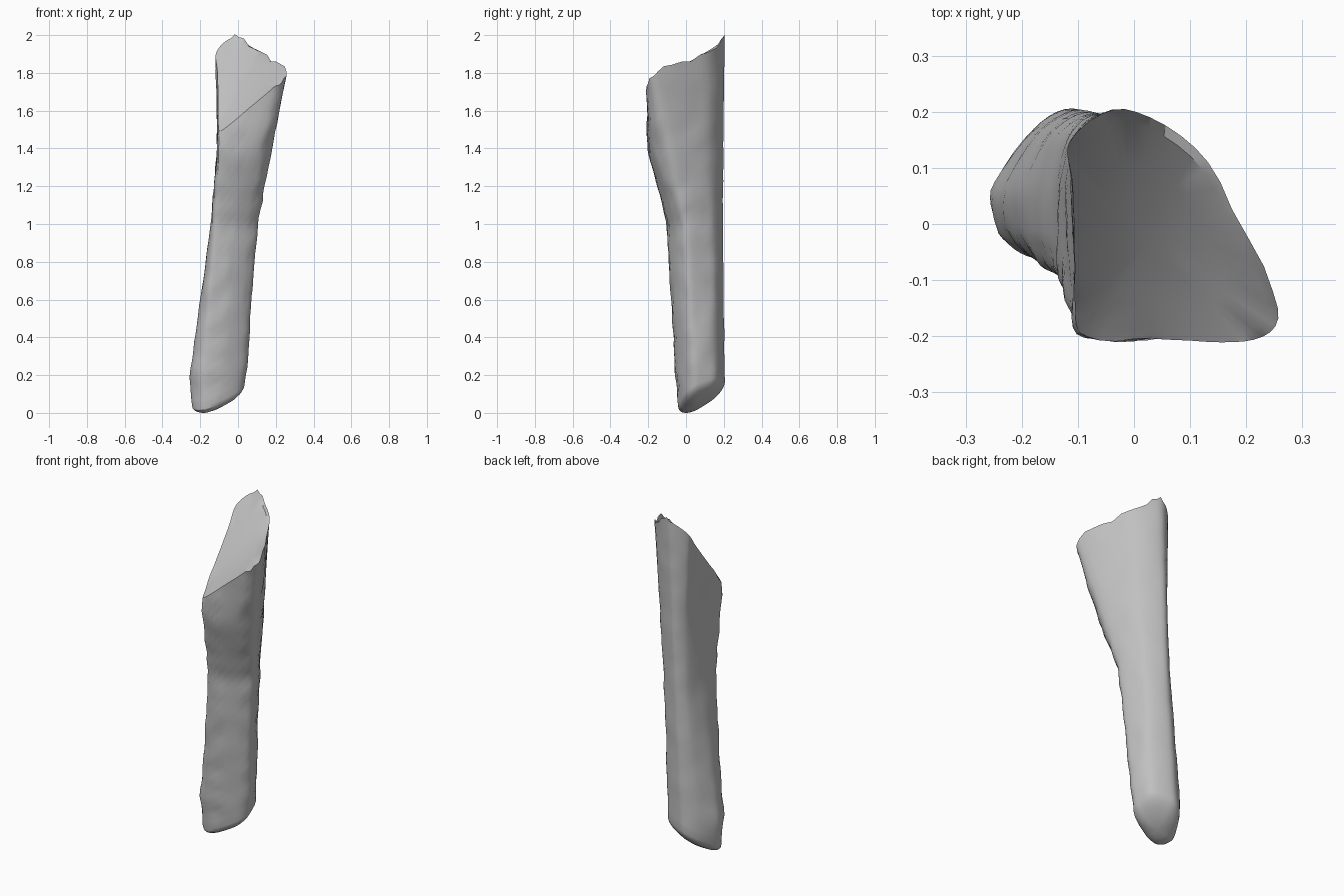
import bpy, bmesh, math, random
from mathutils import Vector, noise

random.seed(4)
if "Cube" in bpy.data.objects:
    bpy.data.objects.remove(bpy.data.objects["Cube"], do_unlink=True)

# Cross-sections by height, anticlockwise from the middle of the left-hand side
SECTIONS = [
    (0.04, [(-.24, .05), (-.23, 0), (-.187, -.038), (-.1, -.03), (0, .01),
            (.03, .06), (0, .155), (-.11, .203), (-.185, .155)]),
    (0.2, [(-.255, .06), (-.24, -.015), (-.182, -.057), (-.07, -.04), (.015, .005),
           (.043, .06), (.003, .158), (-.11, .205), (-.19, .16)]),
    (1.0, [(-.14, .06), (-.145, -.05), (-.123, -.102), (-.02, -.088), (.07, -.045),
           (.105, .01), (.05, .138), (-.055, .195), (-.115, .16)]),
    (1.4, [(-.113, .07), (-.105, -.08), (-.1, -.192), (.03, -.196), (.13, -.165),
           (.18, -.075), (.088, .12), (-.04, .197), (-.1, .155)]),
    (1.65, [(-.11, .06), (-.103, -.1), (-.096, -.2), (.06, -.208), (.18, -.198),
            (.227, -.12), (.109, .115), (-.03, .2), (-.108, .15)]),
]
CORNERS = len(SECTIONS[0][1])
STEPS = 6
COLUMNS = CORNERS * STEPS
ROWS = 36
FOOT = 0.07


def corner(z, i):
    """Position of one section corner at height z."""
    z = max(z, SECTIONS[0][0])
    k = 0
    while k < len(SECTIONS) - 2 and z > SECTIONS[k + 1][0]:
        k += 1
    (z0, a), (z1, b) = SECTIONS[k], SECTIONS[k + 1]
    i %= CORNERS
    return Vector(a[i]).lerp(Vector(b[i]), (z - z0) / (z1 - z0))


def outline(z, column):
    """Softly rounded outline through the section corners."""
    i, s = divmod(column, STEPS)
    t = s / STEPS
    p, q, r, w = (corner(z, i + k) for k in (-1, 0, 1, 2))
    m, n = (r - p) * 0.42, (w - q) * 0.42
    h = t * t * (3 - 2 * t)
    return q.lerp(r, h) + m * t * (1 - t) ** 2 - n * t * t * (1 - t)


def top_cut(p):
    dx, dy = p.x + 0.1, p.y + 0.2
    return 1.485 + 0.85 * dx + 1.23 * dy - 2 * dx * dy


def bottom_cut(p):
    return -0.016 + 0.43 * p.y + 0.36 * (p.x + 0.18)


def settle(cut, column, z):
    """Height at which a column meets a sloping cut."""
    for _ in range(15):
        z = cut(outline(z, column))
    return z


bm = bmesh.new()


def bridge(a, b):
    for i in range(COLUMNS):
        j = (i + 1) % COLUMNS
        bm.faces.new((a[i], a[j], b[j], b[i]))


def cap(rim, cut, scales, lift):
    """Close an end with shrinking rings that follow its cut."""
    centre = sum((v.co.xy for v in rim), Vector((0, 0))) / COLUMNS
    previous = rim
    for s in scales:
        ring = []
        for v in rim:
            p = centre.lerp(v.co.xy, s)
            ring.append(bm.verts.new((p.x, p.y, cut(p) + lift(s))))
        bridge(previous, ring)
        previous = ring
    tip = bm.verts.new((centre.x, centre.y, cut(centre) + lift(0)))
    for i in range(COLUMNS):
        bm.faces.new((previous[i], previous[(i + 1) % COLUMNS], tip))


# Long tapering shaft with a slightly chipped surface
lows = [settle(bottom_cut, c, 0.1) + FOOT for c in range(COLUMNS)]
highs = [settle(top_cut, c, 1.7) for c in range(COLUMNS)]
rings = []
for row in range(ROWS + 1):
    t = row / ROWS
    ring = []
    for c in range(COLUMNS):
        z = lows[c] + t * (highs[c] - lows[c])
        p = outline(z, c)
        ridge = c // STEPS in (1, 2, 4, 5)
        rough = 0.010 if ridge else 0.004
        shift = noise.noise(Vector((p.x * 9, p.y * 9, z * 11))) * rough
        middle = sum((corner(z, i) for i in range(CORNERS)), Vector((0, 0))) / CORNERS
        p += (p - middle).normalized() * shift
        # Jagged chips along the right and rear of the broken rim, and its peak
        if row == ROWS and 4 * STEPS < c < 7 * STEPS:
            z += random.uniform(-0.022, 0.014)
        elif row == ROWS and c == 7 * STEPS:
            z += 0.02
        ring.append(bm.verts.new((p.x, p.y, z)))
    if rings:
        bridge(rings[-1], ring)
    rings.append(ring)

# Sloping broken face on top, blunt rounded foot below
cap(rings[-1], top_cut, (0.91, 0.6, 0.3), lambda s: -0.012 * (1 - s * s))
cap(rings[0], bottom_cut, (0.97, 0.88, 0.72, 0.4),
    lambda s: FOOT * (1 - math.sqrt(1 - s * s)))
bmesh.ops.recalc_face_normals(bm, faces=bm.faces)

# Stand the foot exactly on the ground
low = min(v.co.z for v in bm.verts)
for ring_vert in bm.verts:
    ring_vert.co.z -= low * max(0, 1 - ring_vert.co.z / 2)

mesh = bpy.data.meshes.new("broken_shaft")
bm.to_mesh(mesh)
bm.free()
shaft = bpy.data.objects.new("broken_shaft", mesh)
bpy.context.collection.objects.link(shaft)

grey = bpy.data.materials.new("plain_grey")
grey.use_nodes = True
colour = (0.53, 0.53, 0.53, 1)
grey.diffuse_color = colour
grey.node_tree.nodes["Principled BSDF"].inputs["Base Color"].default_value = colour
mesh.materials.append(grey)

bpy.ops.object.select_all(action="DESELECT")
shaft.select_set(True)
bpy.context.view_layer.objects.active = shaft
bpy.ops.object.shade_smooth_by_angle(angle=math.radians(28))
